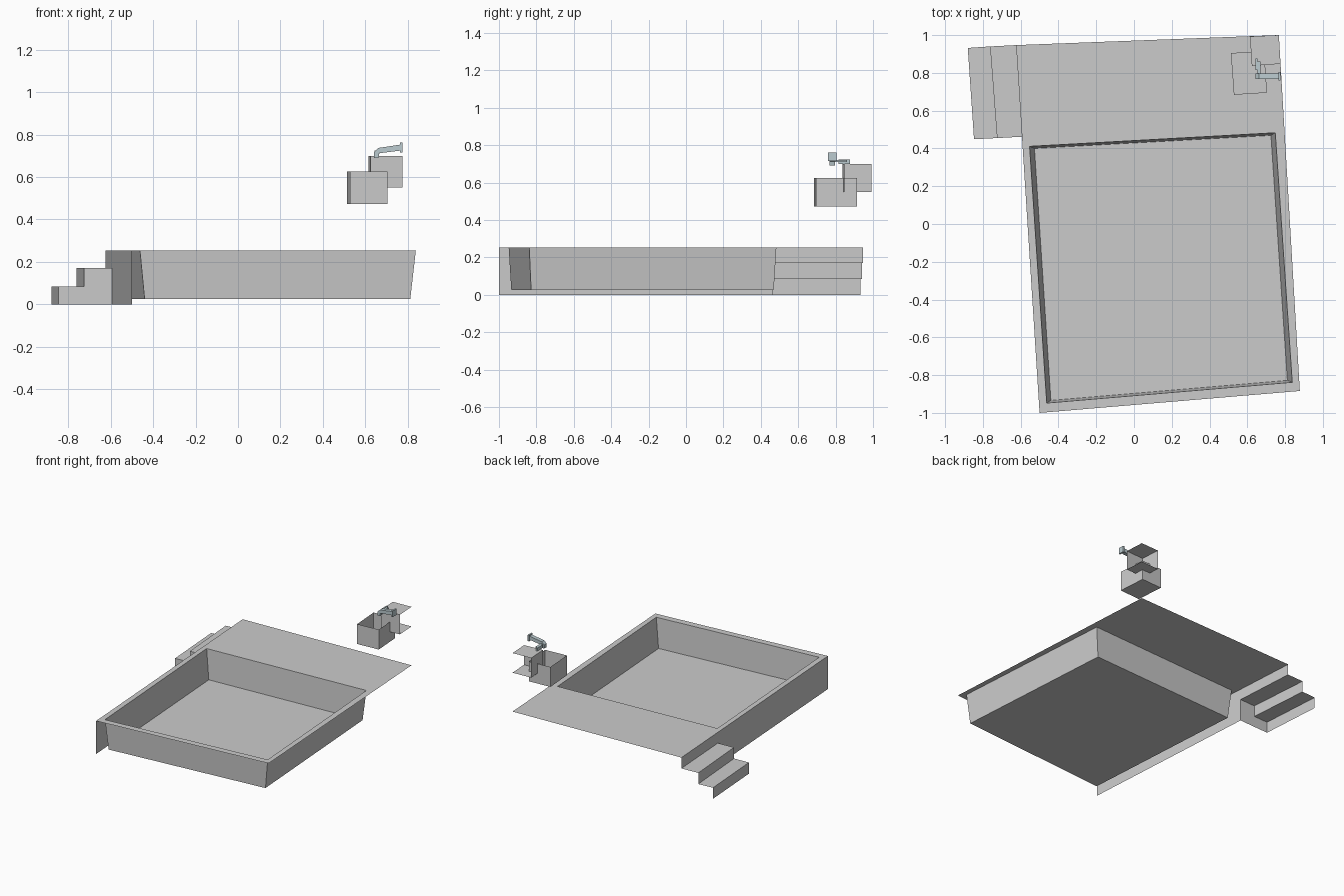
import bpy, bmesh
from mathutils import Vector

if "Cube" in bpy.data.objects:
    bpy.data.objects.remove(bpy.data.objects["Cube"])


def make(name, faces, mat=None):
    """Build an object from polygons, welding shared corners."""
    bm = bmesh.new()
    for f in faces:
        bm.faces.new([bm.verts.new(p) for p in f])
    bmesh.ops.remove_doubles(bm, verts=bm.verts, dist=0.0005)
    me = bpy.data.meshes.new(name)
    bm.to_mesh(me)
    bm.free()
    ob = bpy.data.objects.new(name, me)
    bpy.context.collection.objects.link(ob)
    if mat:
        me.materials.append(mat)
    return ob


def ring(points, z):
    return [(x, y, z) for x, y in points]


def strip(a, b, closed=True):
    """Quads joining two matching point rows."""
    n = len(a)
    return [[a[i], a[(i + 1) % n], b[(i + 1) % n], b[i]]
            for i in range(n if closed else n - 1)]


def prism(name, bottom, top, mat):
    return make(name, strip(bottom, top) + [bottom[::-1], top], mat)


def box(name, lo, hi, mat):
    (x0, y0, z0), (x1, y1, z1) = lo, hi
    base = [(x0, y0), (x1, y0), (x1, y1), (x0, y1)]
    return prism(name, ring(base, z0), ring(base, z1), mat)


Z1, Z2, TOP = 0.085, 0.17, 0.253

# deck rim around the sunken basin
outer = ring([(-0.5, -1.0), (0.878, -0.884), (0.767, 1.0), (-0.624, 0.947)], TOP)
rim = ring([(-0.462, -0.948), (0.838, -0.838), (0.748, 0.483), (-0.553, 0.411)], TOP)
floor = ring([(-0.44, -0.934), (0.812, -0.828), (0.725, 0.469), (-0.527, 0.4)], 0.025)
make("deck", strip(outer, rim))
make("basin", strip(floor, rim) + [floor])

# skirt below the left edge of the deck
make("side_skirt", [[(-0.593, 0.462, 0), (-0.5, -1, 0), (-0.5, -1, TOP), (-0.593, 0.462, TOP)]])

# steps: front and back zigzag rows joined, with a panel on the front side
front = [(-0.593, 0.462), (-0.725, 0.455), (-0.847, 0.449)]
back = [(-0.624, 0.947), (-0.762, 0.94), (-0.88, 0.932)]


def zigzag(p):
    order = [(0, TOP), (0, Z2), (1, Z2), (1, Z1), (2, Z1), (2, 0)]
    return [(*p[i], z) for i, z in order]


row = zigzag(front)
make("steps", strip(row, zigzag(back), closed=False))
make("steps_side", [row[1:] + [(*front[0], 0)]])

# open-topped wash box
sink = [(0.529, 0.684), (0.704, 0.695), (0.689, 0.915), (0.513, 0.905)]
base, lip = ring(sink, 0.473), ring(sink, 0.625)
make("wash_box", strip(base, lip) + [base[::-1]])

# corner block, open towards the walls
corner = [(0.614, 0.993), (0.624, 0.837), (0.776, 0.848), (0.767, 1.0)]
low, high = ring(corner, 0.55), ring(corner, 0.70)
make("corner_block", strip(low[:3], high[:3], closed=False) + [low[::-1], high])

# tap
metal = bpy.data.materials.new("tap_metal")
metal.diffuse_color = (0.5, 0.6, 0.63, 1)
metal.use_nodes = True
metal.node_tree.nodes["Principled BSDF"].inputs["Base Color"].default_value = metal.diffuse_color
profile = [(0.642, 0.69), (0.662, 0.69), (0.666, 0.712), (0.768, 0.725),
           (0.768, 0.753), (0.662, 0.737), (0.642, 0.718)]
prism("tap_spout", [(x, 0.767, z) for x, z in profile],
      [(x, 0.797, z) for x, z in profile], metal)
box("tap_flange", (0.764, 0.76, 0.715), (0.776, 0.805, 0.762), metal)
box("tap_lever_arm", (0.655, 0.79, 0.711), (0.67, 0.86, 0.722), metal)
box("tap_handle", (0.644, 0.815, 0.70), (0.654, 0.876, 0.724), metal)
